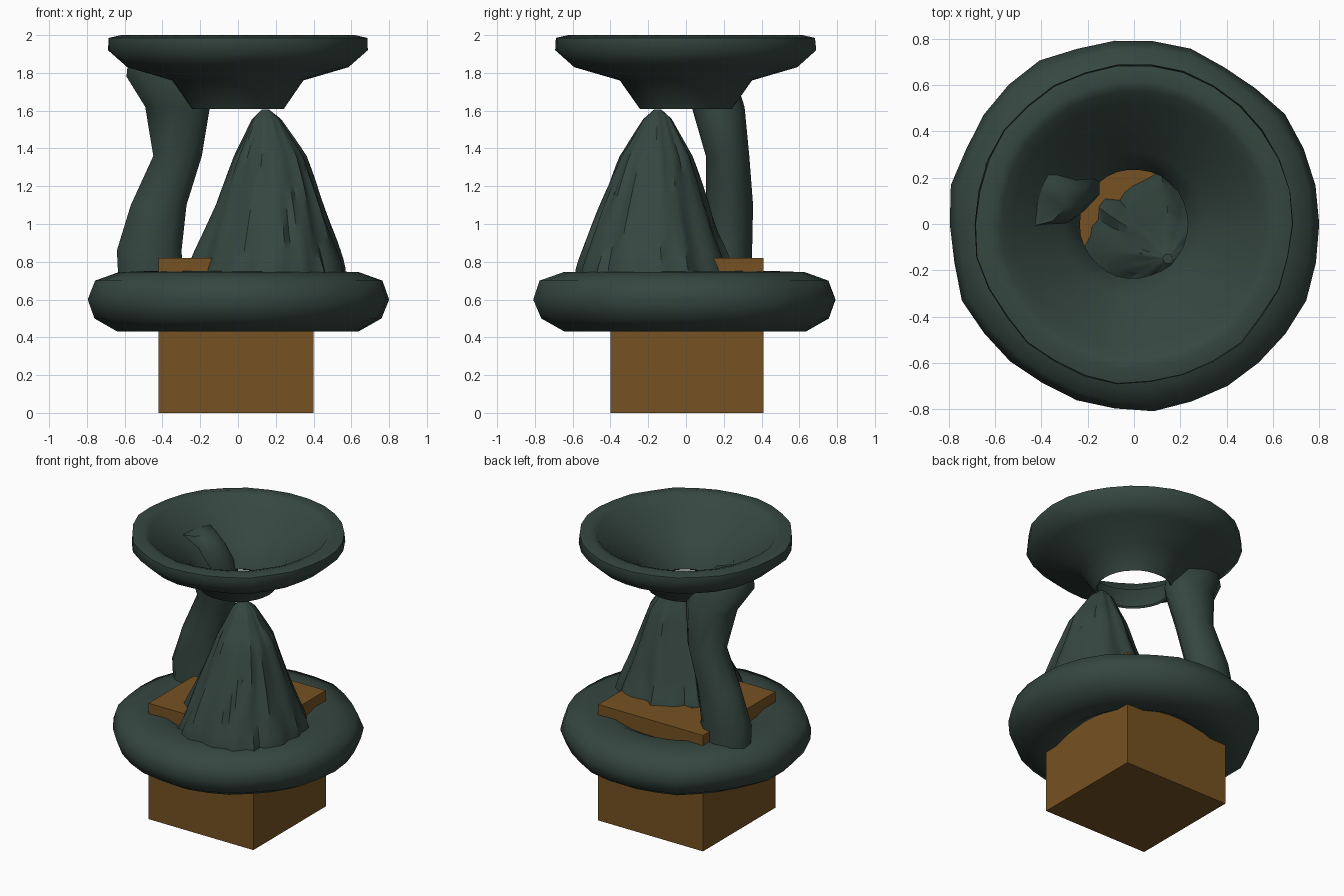
import bpy, bmesh, math, random
from mathutils import Vector, noise

random.seed(4)
if "Cube" in bpy.data.objects:
    bpy.data.objects.remove(bpy.data.objects["Cube"], do_unlink=True)


def make_material(name, rgb):
    mat = bpy.data.materials.new(name)
    mat.use_nodes = True
    mat.diffuse_color = (*rgb, 1)
    mat.node_tree.nodes["Principled BSDF"].inputs["Base Color"].default_value = (*rgb, 1)
    return mat


GREEN = make_material("dark green", (0.036, 0.062, 0.051))
BROWN = make_material("wood brown", (0.18, 0.085, 0.016))


def finish(name, bm, mat, smooth_angle=None):
    bmesh.ops.recalc_face_normals(bm, faces=bm.faces)
    mesh = bpy.data.meshes.new(name)
    bm.to_mesh(mesh)
    bm.free()
    mesh.materials.append(mat)
    obj = bpy.data.objects.new(name, mesh)
    bpy.context.collection.objects.link(obj)
    if smooth_angle:
        bpy.ops.object.select_all(action="DESELECT")
        obj.select_set(True)
        bpy.context.view_layer.objects.active = obj
        bpy.ops.object.shade_smooth_by_angle(angle=math.radians(smooth_angle))
    return obj


def loft(name, rings, mat, closed=False, smooth_angle=50):
    """Skin a list of point rings; either cap the ends or join last to first."""
    bm = bmesh.new()
    loops = [[bm.verts.new(p) for p in ring] for ring in rings]
    pairs = list(zip(loops, loops[1:]))
    if closed:
        pairs.append((loops[-1], loops[0]))
    else:
        bm.faces.new(loops[0])
        bm.faces.new(loops[-1])
    n = len(loops[0])
    for a, b in pairs:
        for i in range(n):
            j = (i + 1) % n
            bm.faces.new((a[i], a[j], b[j], b[i]))
    return finish(name, bm, mat, smooth_angle)


def lathe(name, profile, segments, wobble):
    """Closed radius/height profile turned about z with a hand-shaped wobble."""
    rings = []
    for r, z in profile:
        ring = []
        for i in range(segments):
            a = math.tau * i / segments
            c, s = math.cos(a), math.sin(a)
            k = 1 + wobble * noise.noise(Vector((c * 3, s * 3, z * 2)))
            ring.append((r * k * c, r * k * s, z))
        rings.append(ring)
    return loft(name, rings, GREEN, closed=True, smooth_angle=60)


def interpolate(keys, z):
    for a, b in zip(keys, keys[1:]):
        if z <= b[0]:
            t = (z - a[0]) / (b[0] - a[0])
            return [p + (q - p) * t for p, q in zip(a, b)]
    return keys[-1]


# Wooden block
bm = bmesh.new()
bmesh.ops.create_cube(bm, size=1)
bmesh.ops.scale(bm, vec=(0.82, 0.81, 0.82), verts=bm.verts)
bmesh.ops.translate(bm, vec=(-0.01, 0.005, 0.41), verts=bm.verts)
finish("wooden_block", bm, BROWN)

# Thick ring around the block
lathe("base_ring", [(0.80, 0.60), (0.765, 0.70), (0.64, 0.745), (0.50, 0.75),
                    (0.40, 0.70), (0.36, 0.60), (0.40, 0.49), (0.50, 0.435),
                    (0.64, 0.432), (0.76, 0.50)], 30, 0.035)

# Open funnel dish with a rolled rim and short neck
lathe("funnel_dish", [(0.245, 1.61), (0.35, 1.76), (0.59, 1.83), (0.69, 1.92),
                      (0.685, 1.985), (0.62, 2.0), (0.575, 1.985), (0.53, 1.92),
                      (0.31, 1.79), (0.235, 1.62)], 30, 0.025)

# Bent post: height, centre x, centre y, half widths
post = [(0.66, -0.46, 0.22, 0.18, 0.13), (0.86, -0.47, 0.22, 0.18, 0.13),
        (1.10, -0.42, 0.23, 0.155, 0.125), (1.36, -0.32, 0.22, 0.135, 0.115),
        (1.62, -0.32, 0.17, 0.18, 0.14), (1.78, -0.40, 0.12, 0.20, 0.14),
        (1.86, -0.44, 0.11, 0.15, 0.12)]
loft("bent_post", [[(x + w * math.cos(a), y + d * math.sin(a), z)
                    for a in (math.tau * (i + 0.5) / 10 for i in range(10))]
                   for z, x, y, w, d in post], GREEN)

# Craggy peak: height, centre x, centre y, radius
peak = [(0.62, 0.16, -0.17, 0.43), (0.78, 0.16, -0.175, 0.40),
        (0.95, 0.165, -0.18, 0.335), (1.36, 0.17, -0.16, 0.185),
        (1.57, 0.15, -0.15, 0.065), (1.605, 0.145, -0.15, 0.02)]
rings, levels, sides = [], 20, 56
for level in range(levels + 1):
    z = peak[0][0] + (peak[-1][0] - peak[0][0]) * level / levels
    _, x, y, r = interpolate(peak, z)
    ring = []
    for i in range(sides):
        a = math.tau * i / sides
        c, s = math.cos(a), math.sin(a)
        ridge = noise.noise(Vector((c * 4, s * 4, z * 1.2)))
        crag = noise.noise(Vector((c * 9, s * 9, z * 3 + 7)))
        k = r * (1 + 0.11 * ridge + 0.06 * crag)
        ring.append((x + k * c, y + k * s, z))
    rings.append(ring)
loft("craggy_peak", rings, GREEN, smooth_angle=40)
